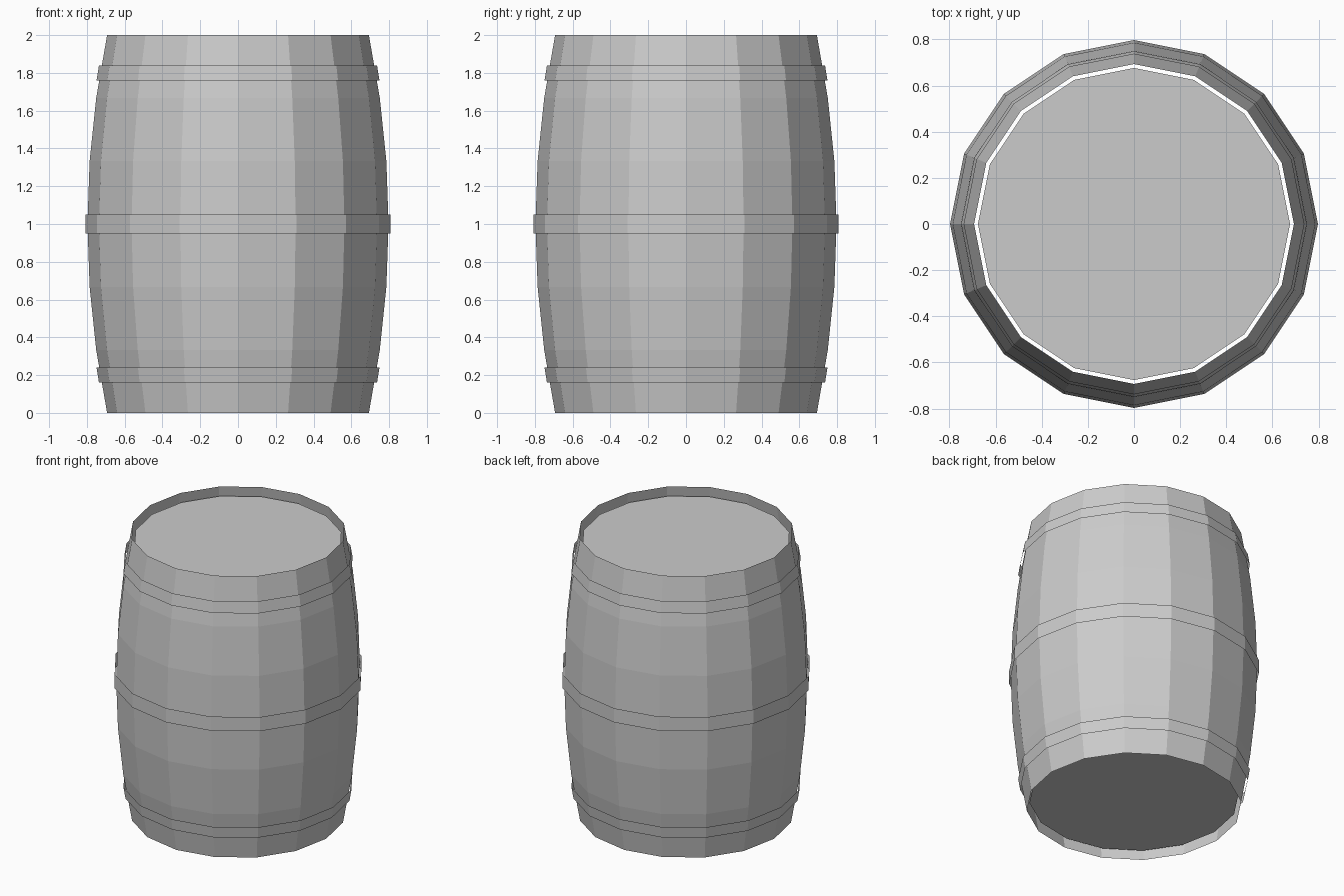
import bpy
import bmesh
import math

SIDES = 16

cube = bpy.data.objects.get("Cube")
if cube:
    bpy.data.objects.remove(cube, do_unlink=True)

grey = bpy.data.materials.new("plain_grey")
grey.use_nodes = True
colour = (0.6, 0.6, 0.6, 1)
grey.diffuse_color = colour
grey.node_tree.nodes["Principled BSDF"].inputs["Base Color"].default_value = colour


def finish(name, bm):
    mesh = bpy.data.meshes.new(name)
    bm.to_mesh(mesh)
    bm.free()
    mesh.materials.append(grey)
    bpy.context.collection.objects.link(bpy.data.objects.new(name, mesh))


def add_ring(bm, radius, z):
    steps = [2 * math.pi * i / SIDES for i in range(SIDES)]
    return [bm.verts.new((radius * math.cos(a), radius * math.sin(a), z)) for a in steps]


def open_shell(name, profile):
    """Revolve a bottom-to-top (radius, z) profile into an open sheet."""
    bm = bmesh.new()
    rings = [add_ring(bm, r, z) for r, z in profile]
    for low, high in zip(rings, rings[1:]):
        for i in range(SIDES):
            j = (i + 1) % SIDES
            bm.faces.new((low[i], low[j], high[j], high[i]))
    finish(name, bm)


def disc(name, radius, z, up):
    bm = bmesh.new()
    ring = add_ring(bm, radius, z)
    bm.faces.new(ring if up else ring[::-1])
    finish(name, bm)


# Bulging staves, open at both ends
levels = [i / 3 for i in range(7)]
open_shell("barrel_wall", [(0.797 - 0.104 * (z - 1) ** 2, z) for z in levels])

# Hoops
open_shell("middle_hoop", [(0.807, 0.95), (0.807, 1.05)])
open_shell("upper_hoop", [(0.749, 1.76), (0.736, 1.84)])
open_shell("lower_hoop", [(0.736, 0.16), (0.749, 0.24)])

# Recessed end boards, slightly smaller than the rims
disc("top_lid", 0.676, 1.94, True)
disc("bottom_lid", 0.676, 0.06, False)
